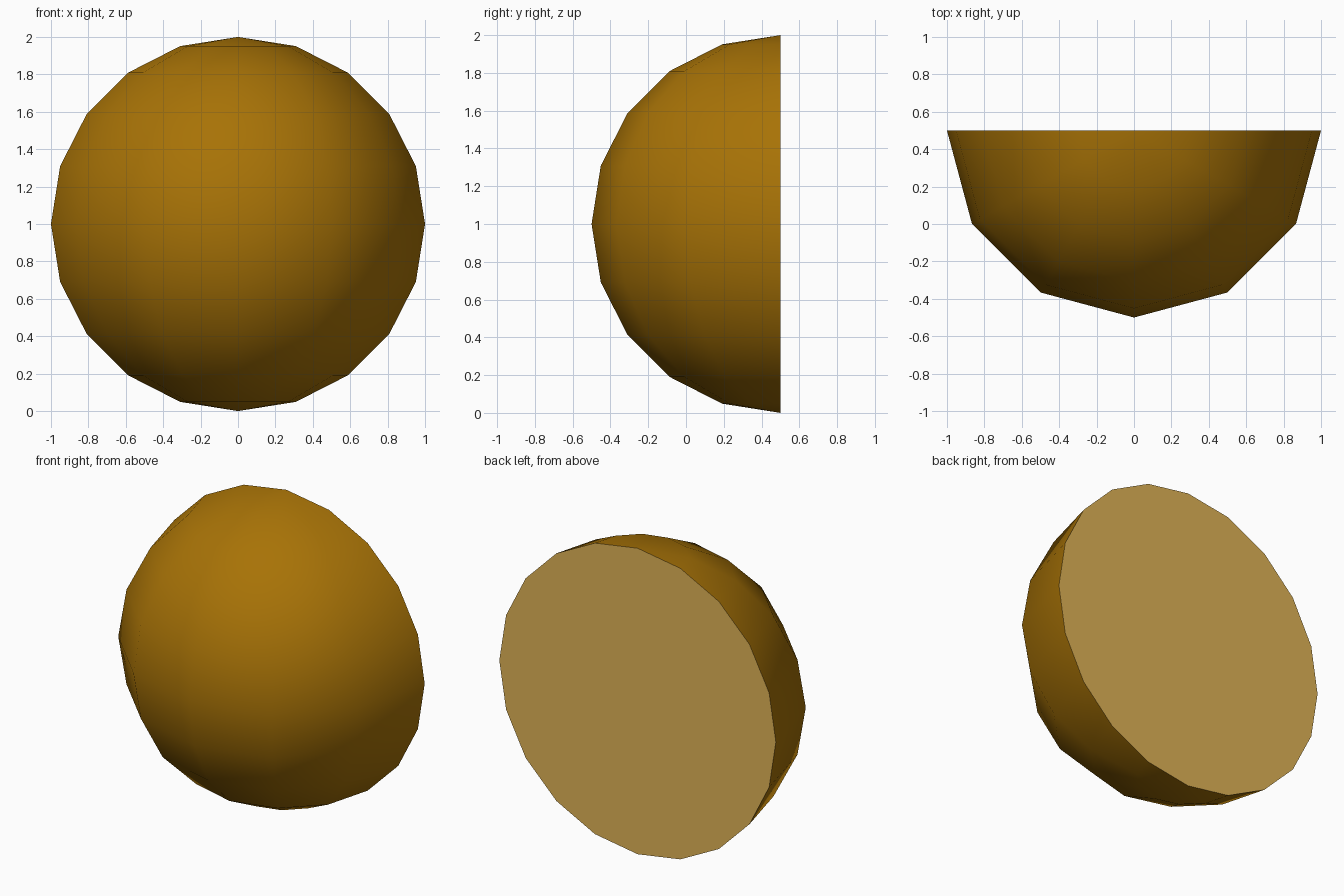
import bpy, bmesh, math
from mathutils import Matrix

if "Cube" in bpy.data.objects:
    bpy.data.objects.remove(bpy.data.objects["Cube"])

def material(name, rgb):
    m = bpy.data.materials.new(name)
    m.diffuse_color = (*rgb, 1)
    m.use_nodes = True
    m.node_tree.nodes["Principled BSDF"].inputs["Base Color"].default_value = m.diffuse_color
    return m

# upright sphere: 12 sides around z, 18 degree rings
bm = bmesh.new()
bmesh.ops.create_uvsphere(bm, u_segments=12, v_segments=10, radius=1,
                          matrix=Matrix.Translation((0, 0.5, 1)))

# keep the front half
bmesh.ops.bisect_plane(bm, geom=bm.verts[:] + bm.edges[:] + bm.faces[:], dist=1e-4,
                       plane_co=(0, 0.5, 0), plane_no=(0, 1, 0), clear_outer=True)

# flat cut face on the back
rim = [e for e in bm.edges if e.is_boundary]
bmesh.ops.contextual_create(bm, geom=rim)
bmesh.ops.recalc_face_normals(bm, faces=bm.faces[:])
for f in bm.faces:
    f.material_index = 1 if f.normal.y > 0.99 else 0

mesh = bpy.data.meshes.new("half_sphere")
bm.to_mesh(mesh)
bm.free()
mesh.materials.append(material("dark golden skin", (0.39, 0.17, 0.002)))
mesh.materials.append(material("pale tan cut face", (0.745, 0.455, 0.095)))

obj = bpy.data.objects.new("half_sphere", mesh)
bpy.context.collection.objects.link(obj)
bpy.context.view_layer.objects.active = obj
obj.select_set(True)
bpy.ops.object.shade_smooth_by_angle(angle=math.radians(45))
